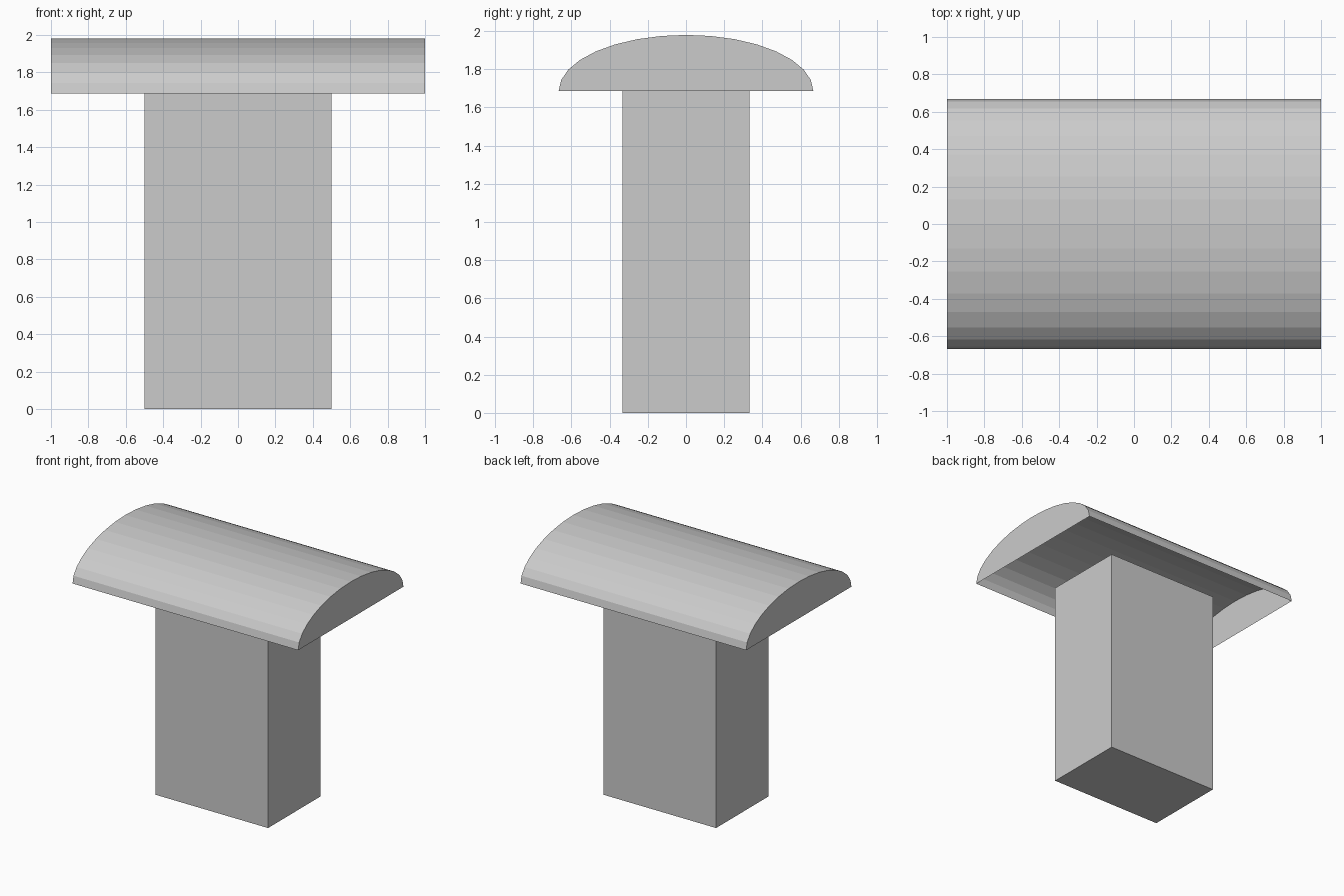
import bpy, bmesh
from math import sin, cos, pi

cube = bpy.data.objects.get("Cube")
if cube:
    bpy.data.objects.remove(cube, do_unlink=True)

POST_HALF_X, POST_HALF_Y, POST_TOP = 0.5, 0.333, 1.686
ROOF_HALF_X, ROOF_HALF_Y, ROOF_RISE = 1.0, 0.667, 0.294
SEGMENTS = 16

grey = bpy.data.materials.new("light_grey")
grey.use_nodes = True
colour = (0.6, 0.6, 0.6, 1)
grey.diffuse_color = colour
grey.node_tree.nodes["Principled BSDF"].inputs["Base Color"].default_value = colour


def add_object(name, bm):
    mesh = bpy.data.meshes.new(name)
    bm.to_mesh(mesh)
    bm.free()
    mesh.materials.append(grey)
    obj = bpy.data.objects.new(name, mesh)
    bpy.context.collection.objects.link(obj)
    return obj


# Rectangular post
bm = bmesh.new()
bmesh.ops.create_cube(bm, size=1)
bmesh.ops.scale(bm, vec=(2 * POST_HALF_X, 2 * POST_HALF_Y, POST_TOP), verts=bm.verts)
bmesh.ops.translate(bm, vec=(0, 0, POST_TOP / 2), verts=bm.verts)
add_object("post", bm)

# Vaulted roof: half-ellipse shell with end walls, open underneath
bm = bmesh.new()
angles = [pi * i / SEGMENTS for i in range(SEGMENTS + 1)]
right, left = [
    [bm.verts.new((x, ROOF_HALF_Y * cos(a), POST_TOP + ROOF_RISE * sin(a))) for a in angles]
    for x in (-ROOF_HALF_X, ROOF_HALF_X)
]
for i in range(SEGMENTS):
    bm.faces.new((right[i], right[i + 1], left[i + 1], left[i]))
bm.faces.new(left)
bm.faces.new(reversed(right))
add_object("vaulted_roof", bm)
